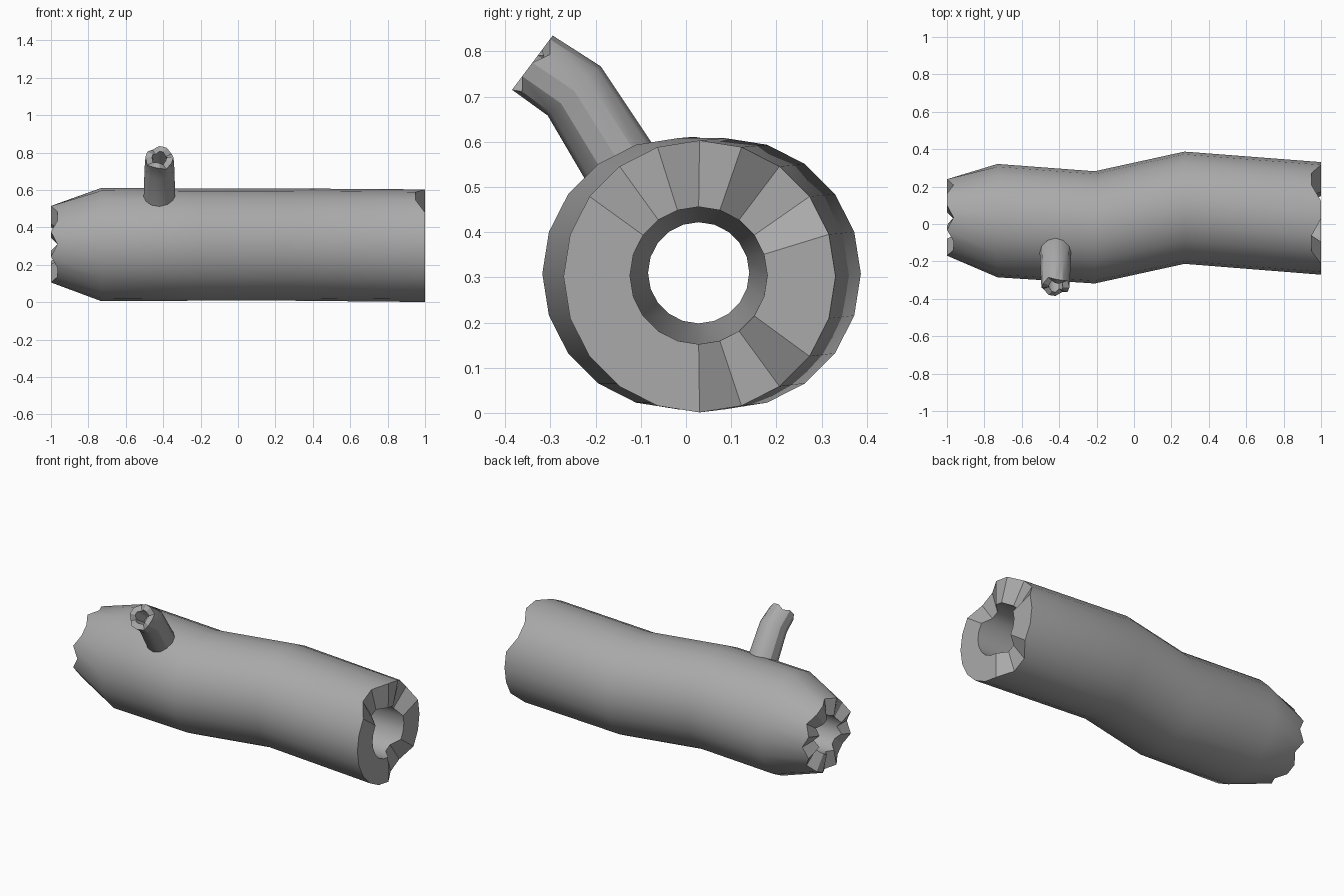
import bpy, bmesh, math
from mathutils import Vector

old = bpy.data.objects.get("Cube")
if old:
    bpy.data.objects.remove(old, do_unlink=True)

grey = bpy.data.materials.new("weathered grey")
grey.use_nodes = True
grey.diffuse_color = (0.4, 0.4, 0.4, 1)
bsdf = grey.node_tree.nodes["Principled BSDF"]
bsdf.inputs["Base Color"].default_value = grey.diffuse_color
bsdf.inputs["Roughness"].default_value = 0.9


def ring(bm, center, axis, side, radius, count, notches=(), depth=0.0):
    """Circle of vertices around an axis; notched ones are pushed along it."""
    axis = Vector(axis).normalized()
    side = Vector(side).normalized()
    up = axis.cross(side)
    verts = []
    for i in range(count):
        a = math.tau * i / count
        p = Vector(center) + radius * (math.cos(a) * side + math.sin(a) * up)
        if i in notches:
            p += axis * depth
        verts.append(bm.verts.new(p))
    return verts


def bridge(bm, loops):
    for a, b in zip(loops, loops[1:]):
        n = len(a)
        for i in range(n):
            j = (i + 1) % n
            bm.faces.new((a[i], a[j], b[j], b[i]))


def finish(bm, name):
    bmesh.ops.recalc_face_normals(bm, faces=bm.faces)
    mesh = bpy.data.meshes.new(name)
    bm.to_mesh(mesh)
    bm.free()
    obj = bpy.data.objects.new(name, mesh)
    bpy.context.collection.objects.link(obj)
    mesh.materials.append(grey)
    bpy.ops.object.select_all(action='DESELECT')
    obj.select_set(True)
    bpy.context.view_layer.objects.active = obj
    bpy.ops.object.shade_smooth_by_angle(angle=math.radians(30))


# Hollow trunk: bent bark wall, splintered ends, straight tapering bore
SIDES = 20
X, Y = (1, 0, 0), (0, 1, 0)
tail_notches = {0, 2, 5, 7, 8, 10, 12, 13, 15, 18}
mouth_notches = {2, 3, 6, 7, 16, 17}
bm = bmesh.new()
loops = [ring(bm, (-1, 0.035, 0.31), X, Y, 0.215, SIDES, tail_notches, 0.035)]
for x, y, r in [(-0.73, 0.018, 0.303), (-0.21, -0.018, 0.3), (0.27, 0.087, 0.3)]:
    loops.append(ring(bm, (x, y, 0.308), X, Y, r, SIDES))
loops.append(ring(bm, (1, 0.03, 0.302), X, Y, 0.301, SIDES, mouth_notches, -0.05))
loops.append(ring(bm, (1, 0.028, 0.304), X, Y, 0.152, SIDES, mouth_notches, -0.05))
loops.append(ring(bm, (-1, 0.028, 0.31), X, Y, 0.112, SIDES, tail_notches, 0.035))
loops.append(loops[0])
bridge(bm, loops)
finish(bm, "hollow_trunk")

# Broken branch stub: bent tube with a notched rim and a blind hole
COUNT = 12
lower, upper = Vector((0, -0.54, 0.84)), Vector((0, -0.8, 0.6))
mid = (lower.normalized() + upper.normalized()).normalized()
root, bend, tip = (Vector((-0.42, y, z)) for y, z in
                   [(-0.095, 0.47), (-0.2475, 0.7125), (-0.34, 0.775)])
rim = {1, 4, 7, 10}
bm = bmesh.new()
loops = [ring(bm, root, lower, X, 0.087, COUNT),
         ring(bm, bend, mid, X, 0.08, COUNT),
         ring(bm, tip, upper, X, 0.075, COUNT, rim, -0.02),
         ring(bm, tip, upper, X, 0.04, COUNT, rim, -0.02),
         ring(bm, bend, mid, X, 0.036, COUNT)]
bridge(bm, loops)
bm.faces.new(loops[0])
bm.faces.new(loops[-1])
finish(bm, "branch_stub")
